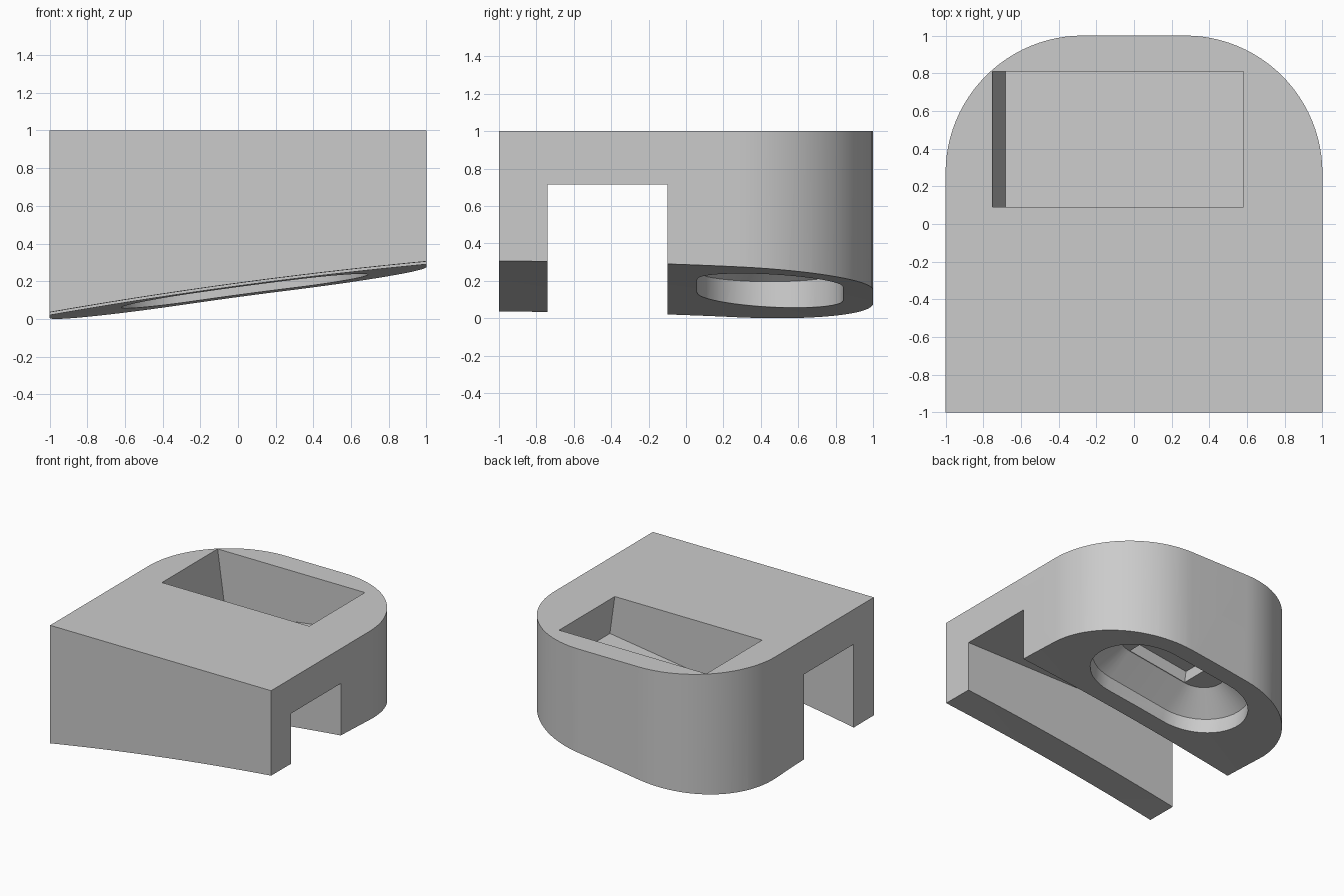
import bpy, bmesh, math
from mathutils import Matrix, Vector

if "Cube" in bpy.data.objects:
    bpy.data.objects.remove(bpy.data.objects["Cube"], do_unlink=True)

GREY = (0.6, 0.6, 0.6, 1)
mat = bpy.data.materials.new("plain grey")
mat.use_nodes = True
mat.diffuse_color = GREY
mat.node_tree.nodes["Principled BSDF"].inputs["Base Color"].default_value = GREY


def finish(name, bm):
    bmesh.ops.recalc_face_normals(bm, faces=bm.faces)
    mesh = bpy.data.meshes.new(name)
    bm.to_mesh(mesh)
    bm.free()
    mesh.materials.append(mat)
    ob = bpy.data.objects.new(name, mesh)
    bpy.context.collection.objects.link(ob)
    return ob


def loft(name, rings, matrix=Matrix()):
    """Closed solid through rings of (outline points, height)."""
    bm = bmesh.new()
    loops = [[bm.verts.new(matrix @ Vector((x, y, z))) for x, y in pts] for pts, z in rings]
    for a, b in zip(loops, loops[1:]):
        for i in range(len(a)):
            j = (i + 1) % len(a)
            bm.faces.new((a[i], a[j], b[j], b[i]))
    bm.faces.new(loops[0])
    bm.faces.new(loops[-1])
    return finish(name, bm)


def rect(hx, hy, cx=0, cy=0):
    return [(cx + sx * hx, cy + sy * hy) for sx, sy in ((-1, -1), (1, -1), (1, 1), (-1, 1))]


def arc(cx, cy, r, start, end, n=24):
    steps = [math.radians(start + (end - start) * i / n) for i in range(n + 1)]
    return [(cx + r * math.cos(t), cy + r * math.sin(t)) for t in steps]


def stadium(half_straight, r):
    return arc(half_straight, 0, r, -90, 90) + arc(-half_straight, 0, r, 90, 270)


def underside(x, y):
    return 0.035 + 0.135 * (x + 1) + 0.02 * (1 - x * x) - 0.0185 * (y + 1) ** 2


# Main block: square front, rounded back corners
R = 0.73
outline = [(-1, -1), (1, -1)] + arc(1 - R, 1 - R, R, 0, 90) + arc(R - 1, 1 - R, R, 90, 180)
body = loft("sloped_block", [(outline, -0.3), (outline, 1.0)])

# Gently curved, sloping underside
bm = bmesh.new()
bmesh.ops.create_grid(bm, x_segments=20, y_segments=20, size=1.1)
ext = bmesh.ops.extrude_face_region(bm, geom=bm.faces[:])
lower = [v for v in ext["geom"] if isinstance(v, bmesh.types.BMVert)]
for v in bm.verts:
    v.co.z = underside(v.co.x, v.co.y)
for v in lower:
    v.co.z = -0.6
cutters = [finish("underside_cutter", bm)]

# Slot running right through from side to side
cutters.append(loft("slot_cutter", [(rect(1.2, 0.32, 0, -0.42), -0.5),
                                    (rect(1.2, 0.32, 0, -0.42), 0.715)]))

# Tilted pocket in the top and stepped, tapered recess in the underside
tilt = Matrix.Translation((-0.085, 0.45, 1)) @ Matrix.Rotation(math.radians(-8), 4, "Y")
cutters.append(loft("pocket_cutter", [(rect(0.66, 0.36), -0.41), (rect(0.66, 0.36), 0.3)], tilt))
cutters.append(loft("recess_cutter", [(stadium(0.27, 0.39), -1.15), (stadium(0.27, 0.39), -0.72),
                                      (stadium(0.27, 0.19), -0.57)], tilt))
cutters.append(loft("inner_hole_cutter", [(rect(0.27, 0.185), -0.62), (rect(0.27, 0.185), -0.47)], tilt))

bpy.context.view_layer.objects.active = body
body.select_set(True)
for c in cutters:
    c.hide_render = True
    mod = body.modifiers.new(c.name, "BOOLEAN")
    mod.operation = "DIFFERENCE"
    mod.solver = "EXACT"
    mod.object = c
    bpy.ops.object.modifier_apply(modifier=mod.name)
    bpy.data.objects.remove(c, do_unlink=True)
bpy.ops.object.shade_smooth_by_angle(angle=math.radians(25))
